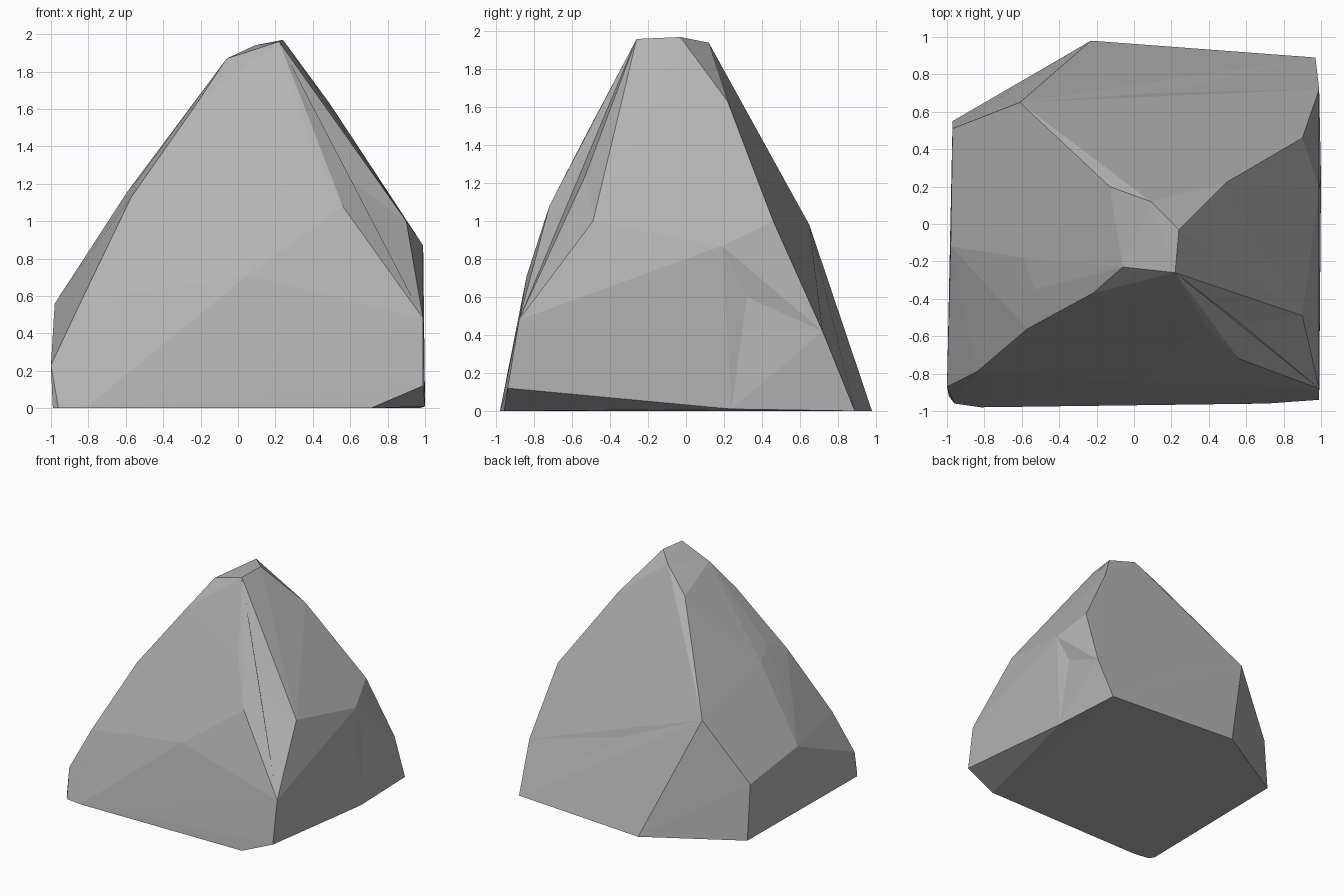
import bpy, bmesh
from mathutils import Vector
from mathutils.bvhtree import BVHTree

if "Cube" in bpy.data.objects:
    bpy.data.objects.remove(bpy.data.objects["Cube"])

# corners of the chipped boulder, grouped by region
PEAK = [(.22, -.26, 1.96), (.24, -.03, 1.97), (-.06, -.23, 1.87), (.09, .12, 1.94)]
BACK = [(-.13, .20, 1.75), (.49, .22, 1.63), (.90, .46, 1.0), (.99, .72, .42),
        (-.61, .65, .98), (-.97, .51, .47)]
LEFT = [(-.98, -.12, .56), (-.53, -.35, 1.23), (-.59, -.18, 1.16),
        (-.57, -.56, 1.13), (-.84, -.79, .57), (-1, -.87, .23), (-.22, -.37, 1.63)]
FRONT = [(.05, -.84, .71), (.38, -.54, 1.43), (.56, -.72, 1.08), (.99, -.88, .48),
         (.90, -.49, 1.0), (.66, -.39, 1.34), (.99, .19, .87)]
BASE = [(-.99, -.92, 0), (-.96, -.96, 0), (-.82, -.98, 0), (.71, -.96, 0),
        (.99, -.94, .12), (1, .24, .01), (.97, .89, 0), (.10, .95, 0),
        (-.23, .98, 0), (-.97, .55, 0)]

# shallow dents that push a facet inward
DENTS = [(.12, .70, .66), (.57, -.53, 1.24), (.965, .32, .6)]

bm = bmesh.new()
for p in PEAK + BACK + LEFT + FRONT + BASE:
    bm.verts.new(p)
bmesh.ops.convex_hull(bm, input=bm.verts[:])
bmesh.ops.delete(bm, geom=[v for v in bm.verts if not v.link_faces], context='VERTS')


def dent(point):
    """Split the facet nearest the point and pull its middle to the point."""
    bm.faces.ensure_lookup_table()
    bm.faces.index_update()
    hit = BVHTree.FromBMesh(bm).find_nearest(Vector(point))
    new = bmesh.ops.poke(bm, faces=[bm.faces[hit[2]]])
    new['verts'][0].co = point


for d in DENTS:
    dent(d)
bmesh.ops.recalc_face_normals(bm, faces=bm.faces[:])

mesh = bpy.data.meshes.new("boulder")
bm.to_mesh(mesh)
bm.free()

# plain grey stone, flat shaded
stone = bpy.data.materials.new("grey stone")
stone.diffuse_color = (.45, .45, .45, 1)
stone.use_nodes = True
stone.node_tree.nodes["Principled BSDF"].inputs["Base Color"].default_value = stone.diffuse_color
mesh.materials.append(stone)
bpy.context.collection.objects.link(bpy.data.objects.new("boulder", mesh))
